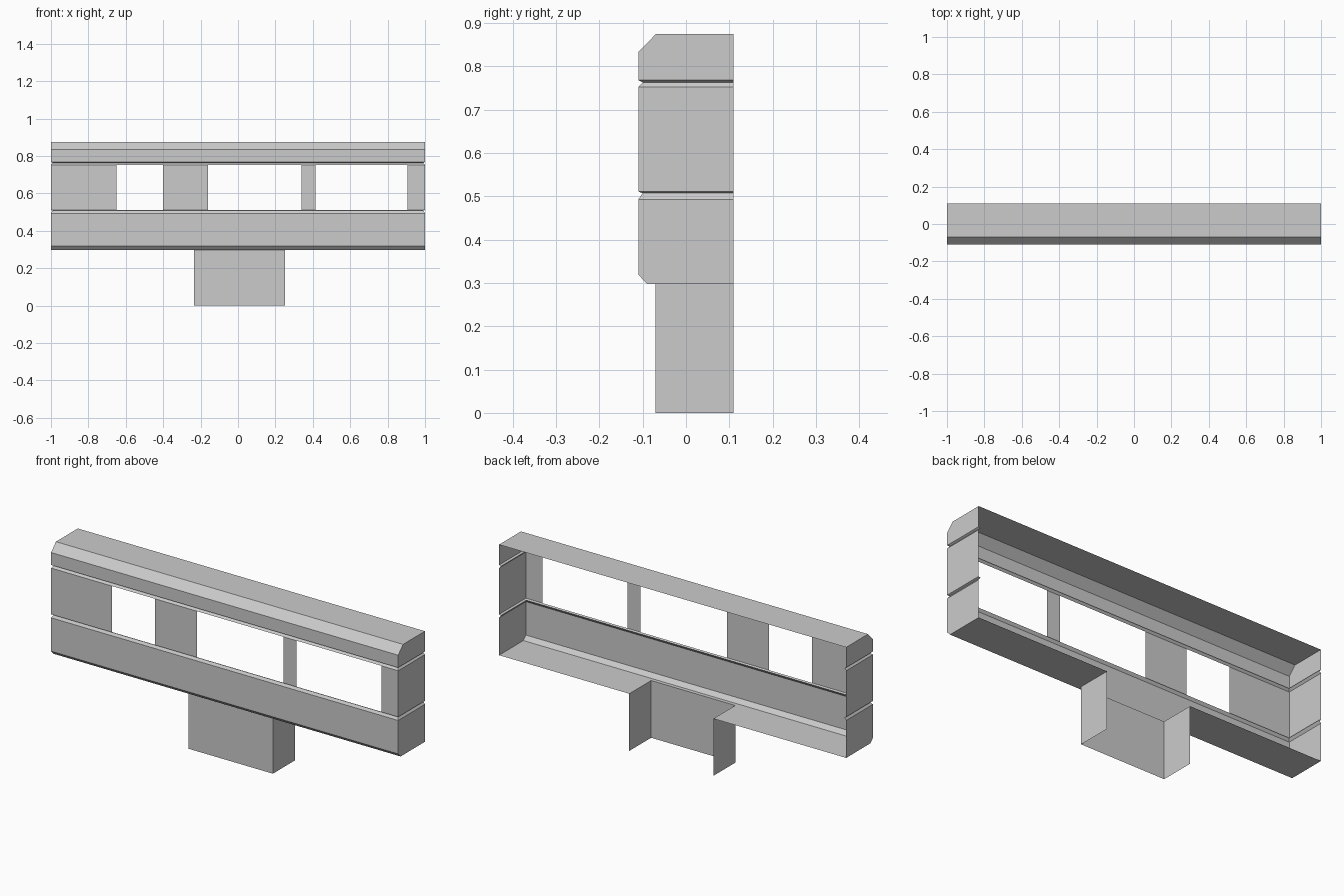
import bpy, bmesh

if "Cube" in bpy.data.objects:
    bpy.data.objects.remove(bpy.data.objects["Cube"])

F, B = -0.11, 0.11          # front and back planes
LEG_L, LEG_R, LEG_F = -0.235, 0.25, -0.07


def make(name, faces):
    """Build one open sheet object from a list of faces (each a list of points)."""
    bm = bmesh.new()
    for pts in faces:
        bm.faces.new([bm.verts.new(p) for p in pts])
    bmesh.ops.remove_doubles(bm, verts=bm.verts, dist=0.0005)
    me = bpy.data.meshes.new(name)
    bm.to_mesh(me)
    bm.free()
    ob = bpy.data.objects.new(name, me)
    bpy.context.collection.objects.link(ob)


def ring(z, dx=0.0, dy=0.0, x0=-1.0, x1=1.0, f=F):
    """U-shaped outline, open at the back, inset at the ends and front."""
    return [(x0 + dx, B, z), (x0 + dx, f + dy, z), (x1 - dx, f + dy, z), (x1 - dx, B, z)]


def walls(rings, sides=(0, 1, 2)):
    return [[a[i], a[i + 1], b[i + 1], b[i]]
            for a, b in zip(rings, rings[1:]) for i in sides]


def rect_down(x0, x1, y0, y1, z):
    return [(x0, y0, z), (x0, y1, z), (x1, y1, z), (x1, y0, z)]


# Lower band: chamfered bottom edge, panel and groove, floor notched around the leg
z = 0.298
floor = [rect_down(-1, LEG_L, LEG_F, B, z), rect_down(LEG_R, 1, LEG_F, B, z),
         [(-1, F + 0.02, z), (-1, LEG_F, z), (LEG_L, LEG_F, z), (LEG_R, LEG_F, z),
          (1, LEG_F, z), (1, F + 0.02, z)]]
make("lower_band", floor + walls([ring(z, 0, 0.02), ring(0.319), ring(0.493),
                                  ring(0.507, 0.01, 0.01), ring(0.511)]))

# Window level: closed ends and front pillars between the openings
low, high = 0.511, 0.752
make("end_walls", walls([ring(low), ring(high)], sides=(0, 2)))
pillars = [(-1, -0.65), (-0.40, -0.16), (0.34, 0.415), (0.905, 1)]
make("window_pillars", [[(a, F, low), (b, F, low), (b, F, high), (a, F, high)]
                        for a, b in pillars])

# Upper band: groove, fascia, front chamfer and flat top
top = ring(0.874, 0, 0.04)
make("upper_band", walls([ring(high), ring(0.763, 0.01, 0.01), ring(0.768),
                          ring(0.833), top]) + [top])

# Leg: three walls, open at the back and bottom
make("leg", walls([ring(0, x0=LEG_L, x1=LEG_R, f=LEG_F),
                   ring(z, x0=LEG_L, x1=LEG_R, f=LEG_F)]))
